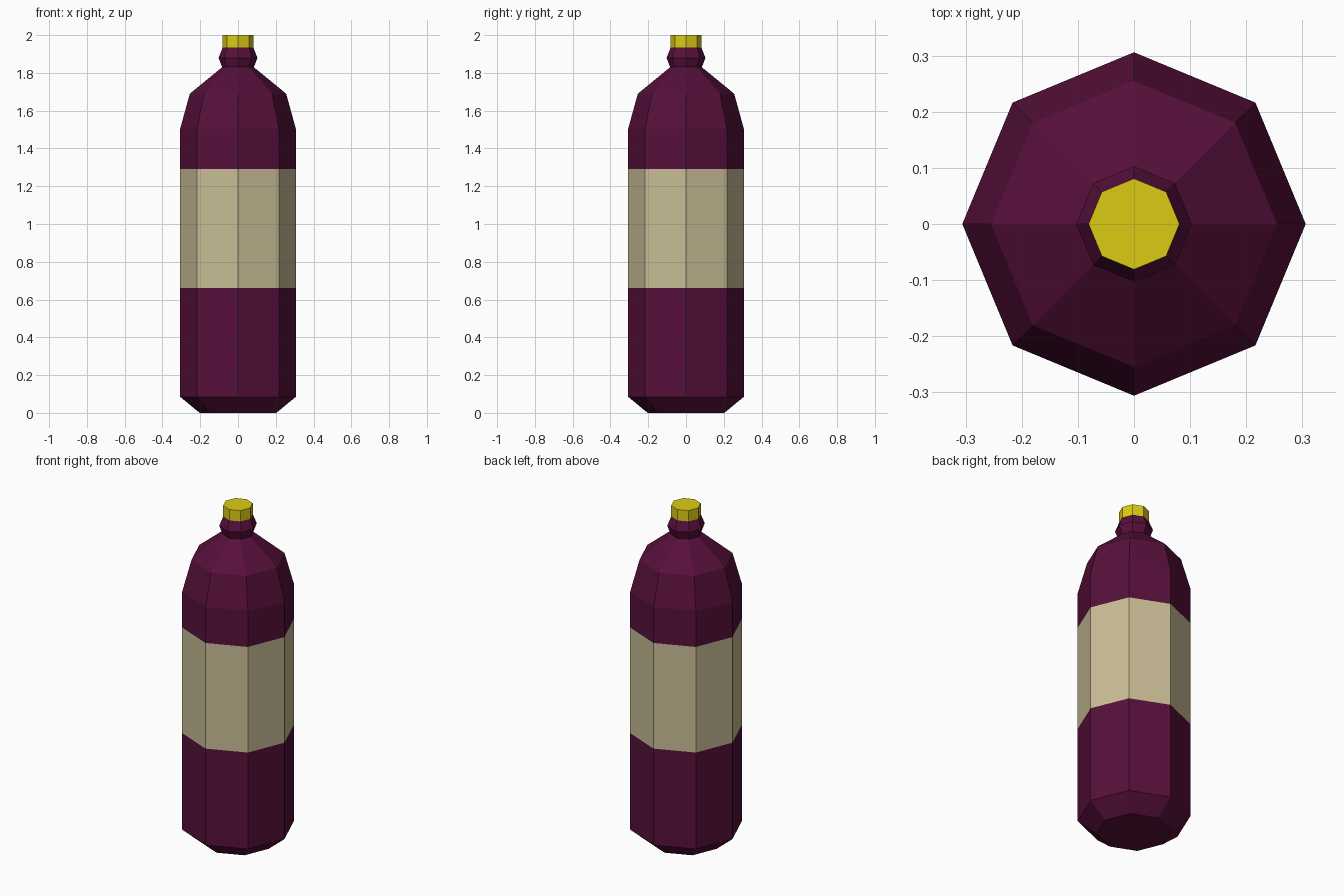
import bpy, bmesh
from math import cos, sin, tau

SIDES = 8

cube = bpy.data.objects.get("Cube")
if cube:
    bpy.data.objects.remove(cube, do_unlink=True)


def make_material(name, rgb):
    mat = bpy.data.materials.new(name)
    mat.use_nodes = True
    mat.diffuse_color = (*rgb, 1)
    mat.node_tree.nodes["Principled BSDF"].inputs["Base Color"].default_value = (*rgb, 1)
    return mat


def lathe(name, profile, materials, close_bottom=True, close_top=True):
    """Faceted solid of revolution from (radius, height) pairs."""
    bm = bmesh.new()
    rings = [[bm.verts.new((r * cos(tau * i / SIDES), r * sin(tau * i / SIDES), z))
              for i in range(SIDES)] for r, z in profile]
    for low, high in zip(rings, rings[1:]):
        for i in range(SIDES):
            j = (i + 1) % SIDES
            bm.faces.new((low[i], low[j], high[j], high[i]))
    if close_bottom:
        bm.faces.new(rings[0][::-1])
    if close_top:
        bm.faces.new(rings[-1])
    mesh = bpy.data.meshes.new(name)
    bm.to_mesh(mesh)
    bm.free()
    for mat in materials:
        mesh.materials.append(mat)
    obj = bpy.data.objects.new(name, mesh)
    bpy.context.collection.objects.link(obj)
    return obj


wine = make_material("wine_red", (0.095, 0.005, 0.043))
cream = make_material("label_cream", (0.58, 0.51, 0.305))
yellow = make_material("cap_yellow", (0.72, 0.60, 0.007))

# Bottle: chamfered base, straight body, shoulder and collared neck
LABEL_LOW, LABEL_HIGH = 0.66, 1.29
BODY = 0.306
bottle = lathe("bottle", [
    (0.203, 0), (BODY, 0.085), (BODY, LABEL_LOW), (BODY, LABEL_HIGH),
    (BODY, 1.505), (0.255, 1.69), (0.084, 1.83), (0.103, 1.88), (0.081, 1.935),
], [wine, cream], close_top=False)

# Flush label band around the body
for face in bottle.data.polygons:
    if LABEL_LOW < face.center.z < LABEL_HIGH:
        face.material_index = 1

# Screw cap
lathe("cap", [(0.081, 1.935), (0.081, 2.0)], [yellow], close_bottom=False)
